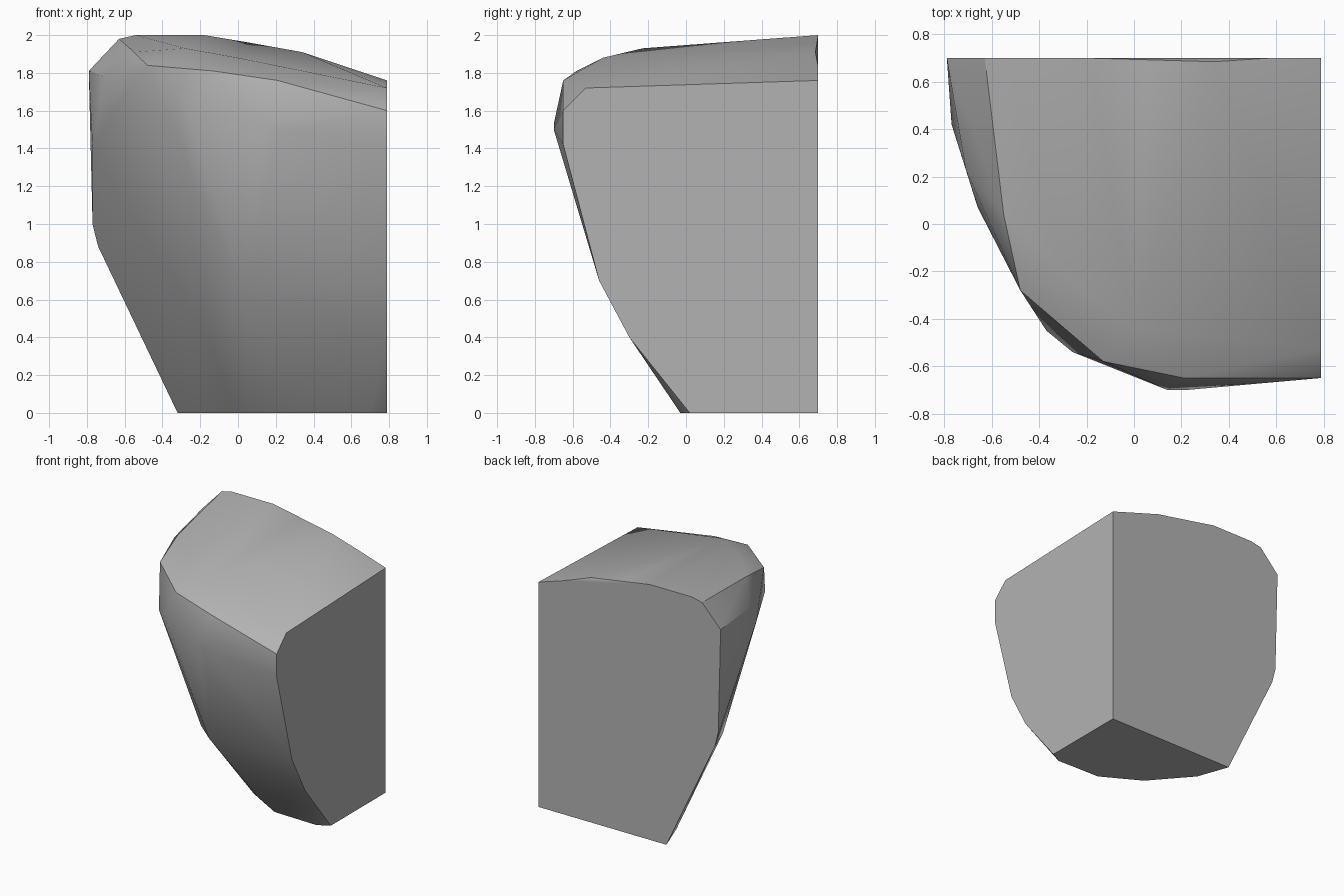
import bpy
import bmesh
import math
from mathutils import Vector

# Remove the default cube
default_cube = bpy.data.objects.get("Cube")
if default_cube:
    bpy.data.objects.remove(default_cube, do_unlink=True)

# The three flat cut planes of the corner boulder
RIGHT_X = 0.79
BACK_Y = 0.7
BASE_Z = 0.0


def make_material(name, colour):
    """One plain flat colour, shown in the viewport and in a render."""
    material = bpy.data.materials.new(name)
    material.use_nodes = True
    material.diffuse_color = colour
    shader = material.node_tree.nodes["Principled BSDF"]
    shader.inputs["Base Color"].default_value = colour
    return material


def hull_object(name, points, material):
    """Wrap a closed faceted skin around the points."""
    mesh = bpy.data.meshes.new(name)
    bm = bmesh.new()
    for point in points:
        bm.verts.new(point)
    result = bmesh.ops.convex_hull(bm, input=bm.verts)
    unused = set(result["geom_interior"]) | set(result["geom_unused"])
    loose = [item for item in unused if isinstance(item, bmesh.types.BMVert)]
    bmesh.ops.delete(bm, geom=loose, context="VERTS")
    # Merge the triangles of each flat cut into one face
    bmesh.ops.dissolve_limit(bm, angle_limit=math.radians(1),
                             verts=bm.verts, edges=bm.edges)
    bmesh.ops.recalc_face_normals(bm, faces=bm.faces)
    bm.to_mesh(mesh)
    bm.free()
    mesh.materials.append(material)
    obj = bpy.data.objects.new(name, mesh)
    bpy.context.collection.objects.link(obj)
    return obj


# Flat back outline (x, z)
back_outline = [(RIGHT_X, 0), (-.32, 0), (-.74, .88), (-.77, 1), (-.79, 1.81),
                (-.63, 1.98), (-.54, 2), (-.18, 2), (.57, 1.83), (RIGHT_X, 1.76)]

# Flat right side outline (y, z)
right_outline = [(-.53, 1.72), (-.65, 1.6), (-.65, 1.42),
                 (-.46, .7), (-.3, .4), (.02, 0)]

# Flat base outline (x, y)
base_outline = [(.7, -.03), (.33, -.02), (.03, .15), (-.23, .45)]

# Crown: worn back rim, plateau edge, then the crease below it
crown = [(.06, .685, 1.96), (.34, .685, 1.91), (-.28, -.23, 1.93),
         (0, -.44, 1.88), (-.55, .04, 1.91), (-.48, -.28, 1.84),
         (-.13, -.58, 1.81), (.21, -.65, 1.76)]

# Brow: the widest band around the front and the worn side
brow = [(-.77, .42, 1.4), (-.71, .23, 1.78), (-.66, .07, 1.6),
        (-.37, -.45, 1.56), (-.26, -.54, 1.58), (.14, -.7, 1.53),
        (.23, -.7, 1.5)]

# Belly: the slope tapering to the base
belly = [(-.25, -.1, .55), (.03, -.4, .64), (.25, -.12, .14)]

points = [Vector((x, BACK_Y, z)) for x, z in back_outline]
points += [Vector((RIGHT_X, y, z)) for y, z in right_outline]
points += [Vector((x, y, BASE_Z)) for x, y in base_outline]
points += [Vector(p) for p in crown + brow + belly]

stone = make_material("stone_grey", (0.45, 0.45, 0.45, 1))
boulder = hull_object("corner_boulder", points, stone)

# Soften the worn stone while the flat cuts stay crisp
bpy.ops.object.select_all(action="DESELECT")
boulder.select_set(True)
bpy.context.view_layer.objects.active = boulder
bpy.ops.object.shade_smooth_by_angle(angle=math.radians(32))
